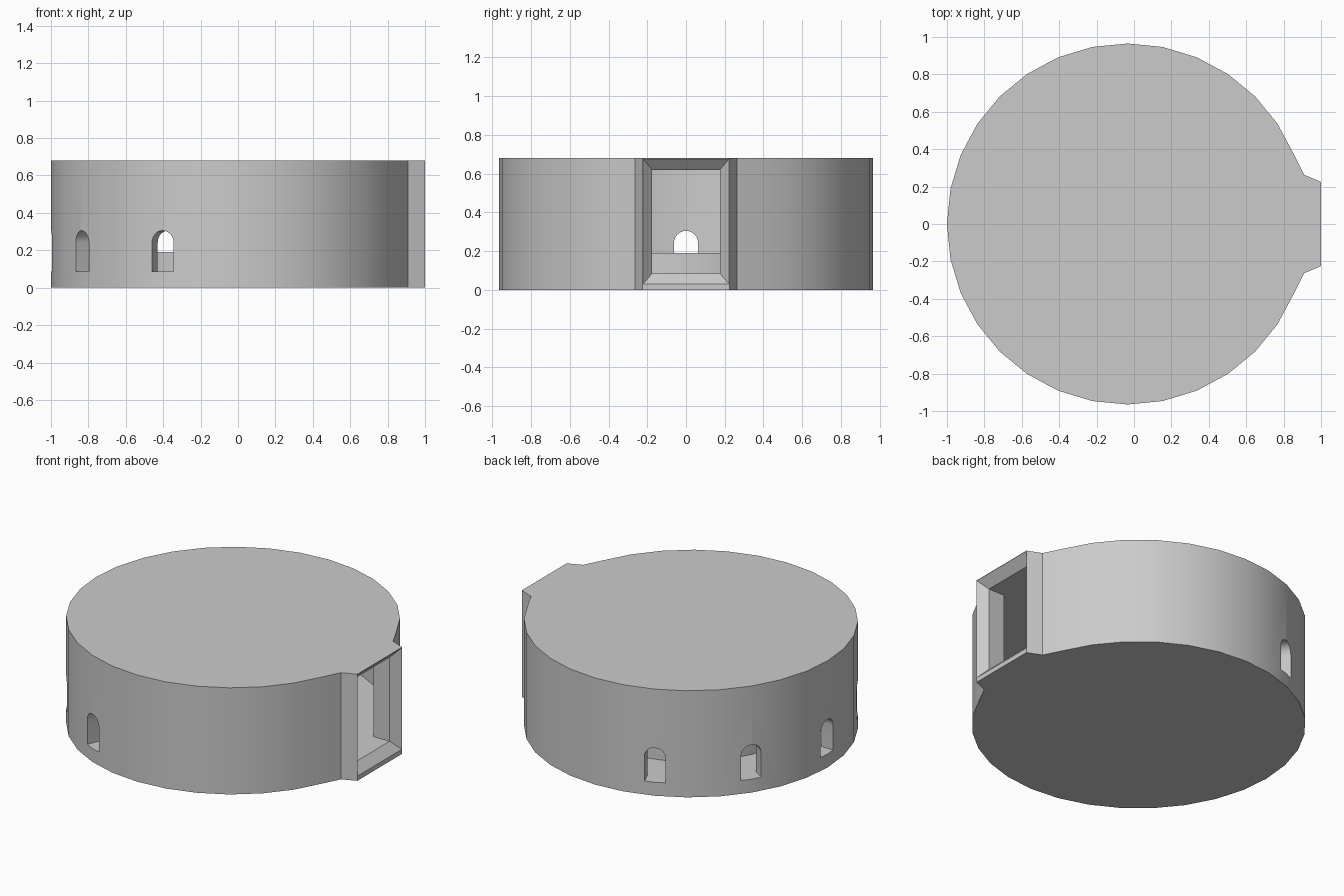
import bpy, bmesh
from math import sin, cos, pi, radians
from mathutils import Vector, Matrix

if "Cube" in bpy.data.objects:
    bpy.data.objects.remove(bpy.data.objects["Cube"])

CX, R_OUT, R_IN = -0.035, 0.965, 0.885
H, FLOOR, CEIL = 0.68, 0.085, 0.62


def loft(name, lower, upper):
    """Closed solid between two matching loops of points."""
    bm = bmesh.new()
    a = [bm.verts.new(p) for p in lower]
    b = [bm.verts.new(p) for p in upper]
    n = len(a)
    bm.faces.new(a)
    bm.faces.new(b)
    for i in range(n):
        j = (i + 1) % n
        bm.faces.new((a[i], a[j], b[j], b[i]))
    bmesh.ops.recalc_face_normals(bm, faces=bm.faces[:])
    me = bpy.data.meshes.new(name)
    bm.to_mesh(me)
    bm.free()
    ob = bpy.data.objects.new(name, me)
    bpy.context.collection.objects.link(ob)
    return ob


def prism(name, pts, z0, z1):
    return loft(name, [(x, y, z0) for x, y in pts], [(x, y, z1) for x, y in pts])


def arc(r, first, last):
    return [(CX + r * cos(i * pi / 16), r * sin(i * pi / 16)) for i in range(first, last + 1)]


def smooth(ob):
    bpy.ops.object.select_all(action='DESELECT')
    ob.select_set(True)
    bpy.context.view_layer.objects.active = ob
    bpy.ops.object.shade_smooth_by_angle(angle=radians(30))


# Drum body with the protruding doorway
outline = arc(R_OUT, 2, 30) + [(0.91, -0.263), (1.0, -0.225), (1.0, 0.225), (0.91, 0.263)]
body = prism("round_room", outline, 0, H)

# Hollow interior joined to the door passage
room = arc(R_IN, 2, 30) + [(0.833, -0.175), (1.1, -0.175), (1.1, 0.175), (0.833, 0.175)]
cutters = [prism("room_cutter", room, FLOOR, CEIL)]


# Flared door surround
def door_rect(x):
    t = (x - 0.947) / 0.053
    y = 0.175 + 0.048 * t
    lo, hi = FLOOR - 0.055 * t, CEIL + 0.057 * t
    return [(x, -y, lo), (x, y, lo), (x, y, hi), (x, -y, hi)]


cutters.append(loft("door_flare_cutter", door_rect(0.93), door_rect(1.02)))

# Five arched windows around the back half
W = 0.0625
arch = [(-W, FLOOR + 0.0005), (W, FLOOR + 0.0005)]
arch += [(W * cos(i * pi / 12), 0.2425 + W * sin(i * pi / 12)) for i in range(13)]
for k in range(-2, 3):
    turn = Matrix.Translation((CX, 0, 0)) @ Matrix.Rotation(pi + k * radians(33.75), 4, 'Z')
    loops = [[turn @ Vector((r, y, z)) for y, z in arch] for r in (0.8, 1.1)]
    cutters.append(loft("window_cutter", *loops))

# Cut the openings, then discard the cutters
for c in cutters:
    c.hide_render = True
    m = body.modifiers.new("cut", 'BOOLEAN')
    m.operation = 'DIFFERENCE'
    m.solver = 'EXACT'
    m.object = c
bpy.context.view_layer.update()
dg = bpy.context.evaluated_depsgraph_get()
result = bpy.data.meshes.new_from_object(body.evaluated_get(dg))
body.modifiers.clear()
body.data = result
for c in cutters:
    bpy.data.objects.remove(c)
smooth(body)

# Raised floor in the middle of the room
platform = prism("inner_platform", arc(0.66, 0, 31), FLOOR - 0.005, 0.19)
smooth(platform)
